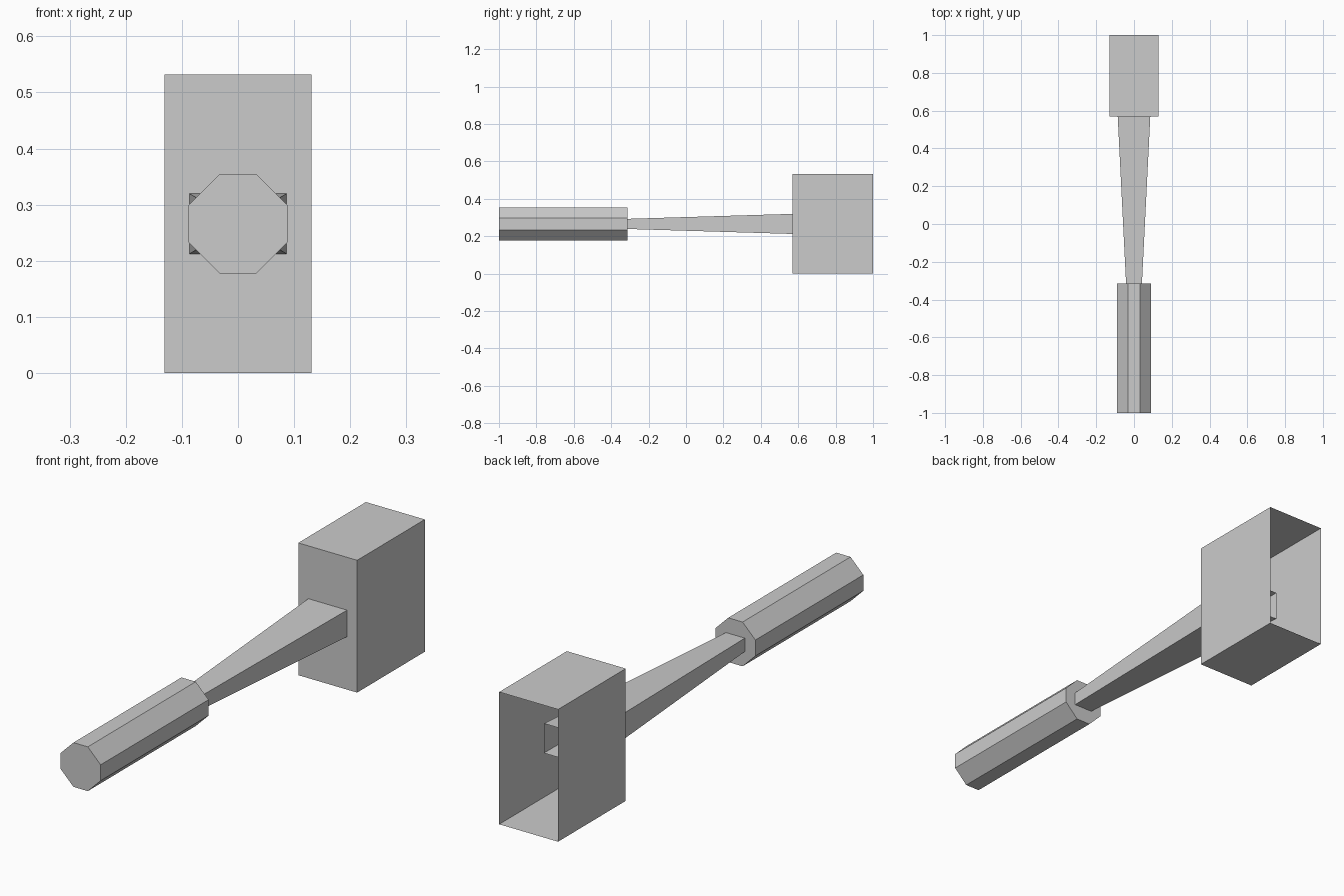
import bpy, bmesh

cube = bpy.data.objects.get("Cube")
if cube:
    bpy.data.objects.remove(cube, do_unlink=True)

MID_Z = 0.266

grey = bpy.data.materials.new("plain_grey")
grey.use_nodes = True
colour = (0.6, 0.6, 0.6, 1)
grey.diffuse_color = colour
grey.node_tree.nodes["Principled BSDF"].inputs["Base Color"].default_value = colour


def rectangle(hx, hz):
    return [(-hx, -hz), (hx, -hz), (hx, hz), (-hx, hz)]


def chamfered(h, f):
    return [(-f, -h), (f, -h), (h, -f), (h, f), (f, h), (-f, h), (-h, f), (-h, -f)]


def loft(name, front, back, y0, y1, cap_front, cap_back):
    """Join two cross-sections along y, closing only the requested ends."""
    bm = bmesh.new()
    rings = [[bm.verts.new((x, y, MID_Z + z)) for x, z in section]
             for section, y in ((front, y0), (back, y1))]
    a, b = rings
    n = len(a)
    for i in range(n):
        j = (i + 1) % n
        bm.faces.new((a[i], a[j], b[j], b[i]))
    if cap_front:
        bm.faces.new(a[::-1])
    if cap_back:
        bm.faces.new(b)
    # outward winding, kept consistent on the open shells too
    for f in bm.faces:
        c = f.calc_center_median()
        c.y -= (y0 + y1) / 2
        c.z -= MID_Z
        f.normal_update()
        if f.normal.dot(c) < 0:
            f.normal_flip()
    mesh = bpy.data.meshes.new(name)
    bm.to_mesh(mesh)
    bm.free()
    mesh.materials.append(grey)
    obj = bpy.data.objects.new(name, mesh)
    bpy.context.collection.objects.link(obj)
    return obj


# Eight-sided grip
grip = chamfered(0.089, 0.032)
loft("handle_grip", grip, grip, -1, -0.314, True, True)

# Flared shaft whose open end reaches inside the head
loft("tapered_shaft", rectangle(0.042, 0.027), rectangle(0.096, 0.0595),
     -0.314, 0.766, True, False)

# Hollow head, open at the back
head = rectangle(0.131, 0.266)
loft("hollow_head", head, head, 0.57, 1, True, False)
